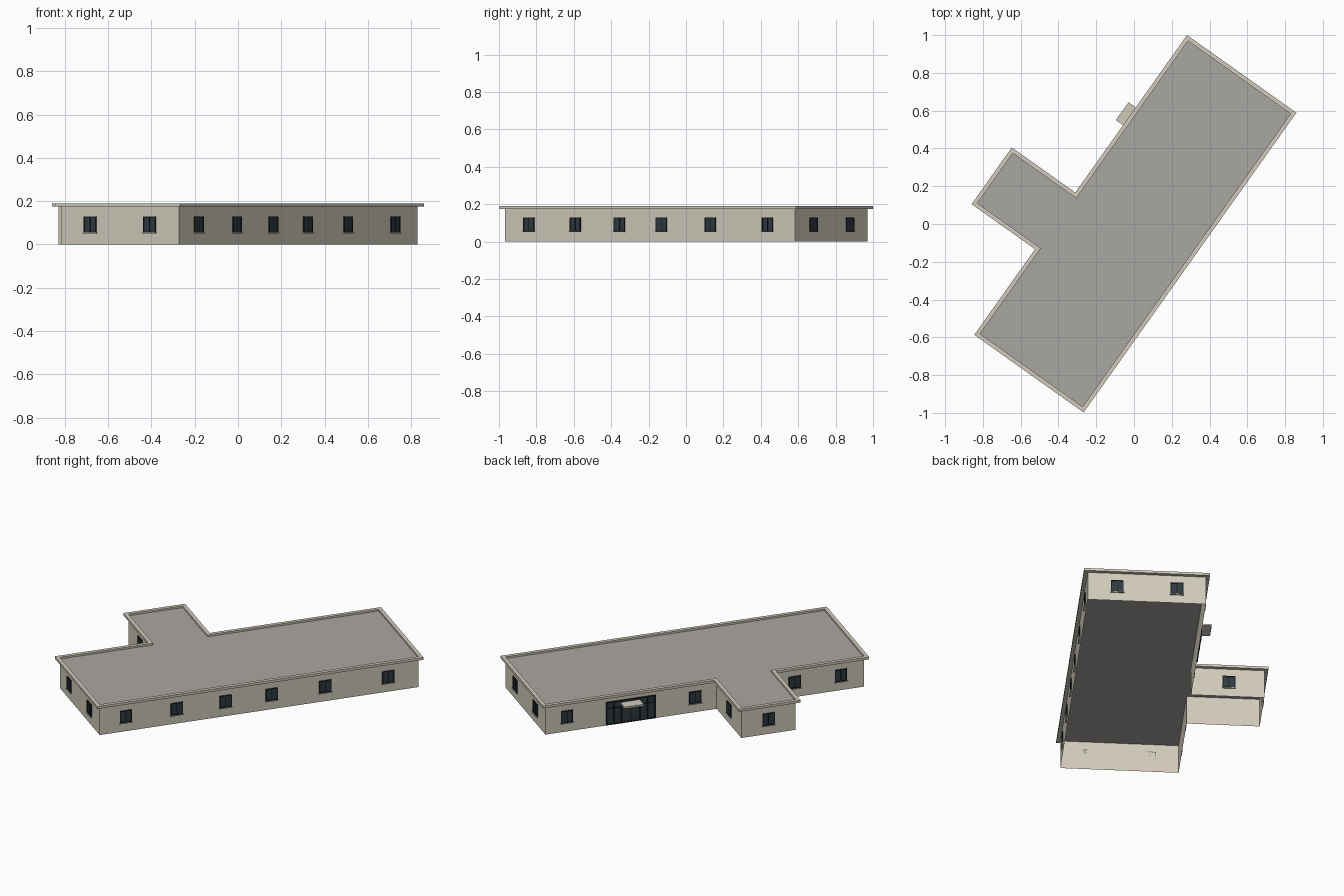
import bpy, bmesh, math
from mathutils import Matrix, Vector

if "Cube" in bpy.data.objects:
    bpy.data.objects.remove(bpy.data.objects["Cube"])

ROT = Matrix.Rotation(math.radians(54.63), 4, 'Z')  # building axis turned in plan


def material(name, rgb):
    m = bpy.data.materials.new(name)
    m.diffuse_color = (*rgb, 1)
    m.use_nodes = True
    m.node_tree.nodes["Principled BSDF"].inputs["Base Color"].default_value = m.diffuse_color
    return m


BEIGE = material("beige_render", (0.64, 0.60, 0.50))
ROOF = material("grey_roofing", (0.40, 0.385, 0.365))
FRAME = material("black_frame", (0.010, 0.011, 0.013))
GLASS = material("dark_blue_glass", (0.028, 0.043, 0.055))

# Eave outline in building coordinates, counter-clockwise
EAVE = [(-0.968, -0.36), (0.978, -0.36), (0.978, 0.35), (-0.044, 0.35),
        (-0.044, 0.762), (-0.412, 0.762), (-0.412, 0.35), (-0.968, 0.35)]


def inset(outline, d):
    """Move every edge of a right-angled outline inwards by d."""
    pts = [Vector(p) for p in outline]
    result = []
    for i, p in enumerate(pts):
        a = (p - pts[i - 1]).normalized()
        b = (pts[(i + 1) % len(pts)] - p).normalized()
        result.append(p + d * (Vector((-a.y, a.x)) + Vector((-b.y, b.x))))
    return result


def finish(bm, name, mats, matrix=Matrix()):
    me = bpy.data.meshes.new(name)
    bm.to_mesh(me)
    bm.free()
    ob = bpy.data.objects.new(name, me)
    bpy.context.collection.objects.link(ob)
    for m in mats:
        me.materials.append(m)
    me.transform(ROT @ matrix)
    return ob


def ring(bm, pts, z):
    return [bm.verts.new((p[0], p[1], z)) for p in pts]


def bridge(bm, low, high):
    n = len(low)
    for i in range(n):
        j = (i + 1) % n
        bm.faces.new((low[i], low[j], high[j], high[i]))


def box(bm, x0, x1, y0, y1, z0, z1, mat=0):
    size = Matrix.Diagonal((x1 - x0, y1 - y0, z1 - z0, 1))
    mid = Matrix.Translation(((x0 + x1) / 2, (y0 + y1) / 2, (z0 + z1) / 2))
    made = bmesh.ops.create_cube(bm, size=1, matrix=mid @ size)
    for f in {f for v in made["verts"] for f in v.link_faces}:
        f.material_index = mat


# Walls: open-bottomed shell
bm = bmesh.new()
plan = inset(EAVE, 0.022)
bridge(bm, ring(bm, plan, 0), ring(bm, plan, 0.176))
finish(bm, "walls", [BEIGE])

# Parapet rim overhanging the walls
bm = bmesh.new()
loops = [ring(bm, inset(EAVE, d), z) for d, z in
         ((0.022, 0.175), (0, 0.175), (0, 0.19), (0.022, 0.19))]
for k in range(4):
    bridge(bm, loops[k], loops[(k + 1) % 4])
finish(bm, "parapet_rim", [BEIGE])

# Flat roof, sunk below the rim
bm = bmesh.new()
deck = inset(EAVE, 0.0215)
low, high = ring(bm, deck, 0.1755), ring(bm, deck, 0.179)
bridge(bm, low, high)
bm.faces.new(high)
bm.faces.new(low[::-1])
finish(bm, "roof_deck", [ROOF])


def on_wall(s, t, degrees):
    """Frame whose -y axis points out of the wall."""
    return Matrix.Translation((s, t, 0)) @ Matrix.Rotation(math.radians(degrees), 4, 'Z')


def window(name, s, t, degrees):
    bm = bmesh.new()
    w, z0, z1, b = 0.036, 0.055, 0.13, 0.005
    box(bm, -w, w, -0.002, 0, z0, z1, 1)                      # glass
    box(bm, -w, -w + b, -0.005, 0, z0, z1)                    # frame
    box(bm, w - b, w, -0.005, 0, z0, z1)
    box(bm, -w + b, w - b, -0.005, 0, z0, z0 + b)
    box(bm, -w + b, w - b, -0.005, 0, z1 - b, z1)
    box(bm, -0.002, 0.002, -0.004, 0, z0 + b, z1 - b)         # mullion
    box(bm, -w - 0.003, w + 0.003, -0.009, 0, z0 - 0.004, z0, 2)  # sill
    finish(bm, name, [FRAME, GLASS, BEIGE], on_wall(s, t, degrees))


S0, S1, T0, T1 = -0.946, 0.956, -0.338, 0.328
for i, s in enumerate((-0.79, -0.486, -0.195, 0.08, 0.40, 0.776)):
    window(f"long_wall_window_{i}", s, T0, 0)
for i, s in enumerate((-0.807, -0.532, 0.062, 0.828)):
    window(f"entrance_wall_window_{i}", s, T1, 180)
for i, t in enumerate((-0.172, 0.165)):
    window(f"near_end_window_{i}", S0, t, -90)
    window(f"far_end_window_{i}", S1, t, 90)
window("wing_end_window", -0.228, 0.74, 180)
window("wing_near_window", -0.39, 0.54, -90)
window("wing_far_window", -0.066, 0.54, 90)

# Glazed entrance with side posts, bars and double door
bm = bmesh.new()
W, H = 0.145, 0.145
box(bm, -W, W, -0.003, 0, 0.002, H, 1)
for x in (-W, -0.1, -0.055, 0, 0.055, 0.1, W):
    box(bm, x - 0.003, x + 0.003, -0.007, 0, 0.002, H)
for z in (0.002, 0.1, H - 0.006):
    box(bm, -W, W, -0.006, 0, z, z + 0.006)
finish(bm, "entrance_glazing", [FRAME, GLASS], on_wall(0.447, T1, 180))

# Canopy slab above the door
bm = bmesh.new()
box(bm, 0.393, 0.509, T1, 0.397, 0.12, 0.131)
finish(bm, "entrance_canopy", [BEIGE])
